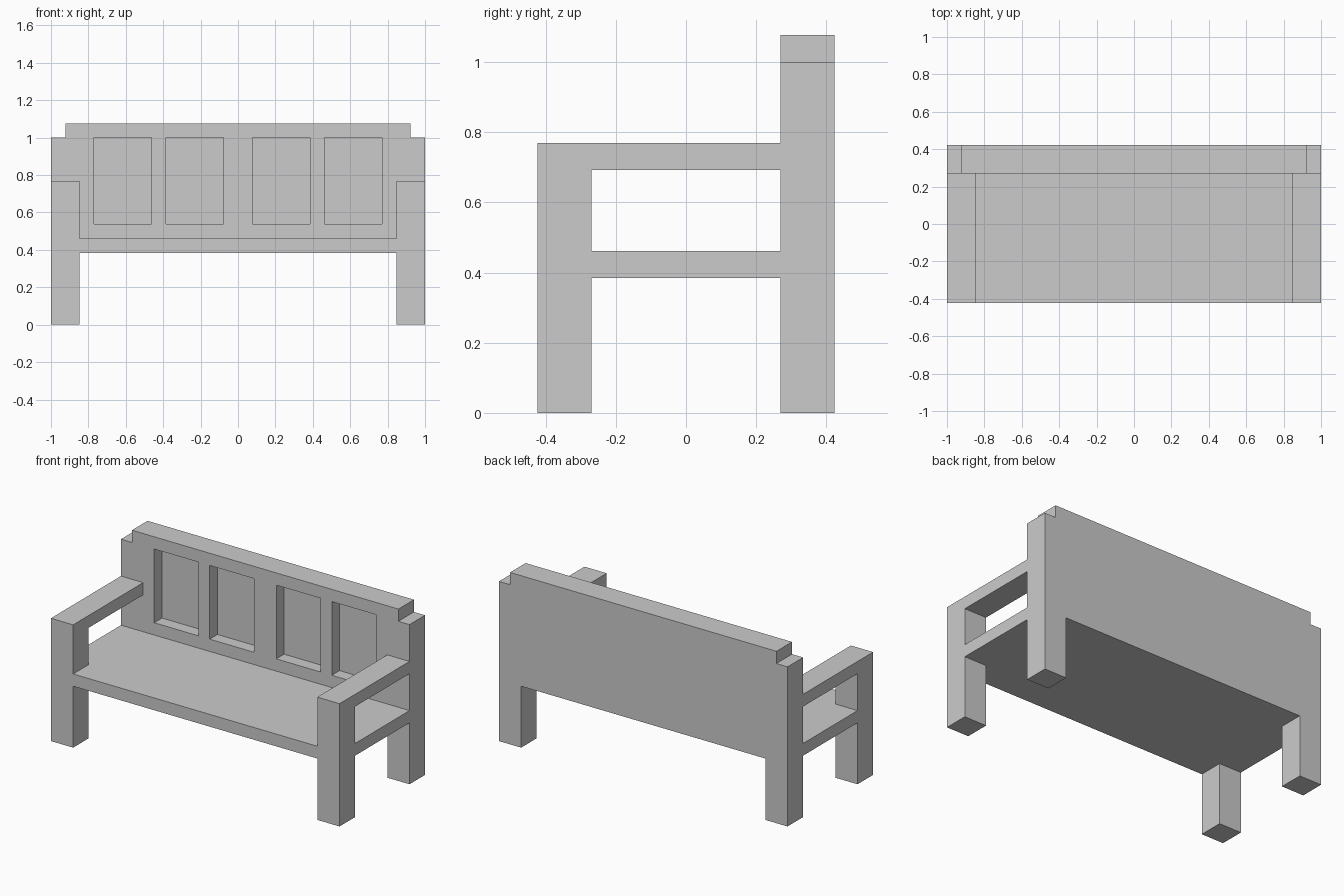
import bpy, bmesh
from mathutils import Vector

if "Cube" in bpy.data.objects:
    bpy.data.objects.remove(bpy.data.objects["Cube"])

U = 1 / 13  # the whole bench sits on a 26 x 11 x 14 unit lattice


def extrude(name, outline, direction, mirror=False):
    """Extrude a closed planar outline (lattice units) along a vector."""
    bm = bmesh.new()
    face = bm.faces.new([bm.verts.new(Vector(p) * U) for p in outline])
    out = bmesh.ops.extrude_face_region(bm, geom=[face])
    moved = [g for g in out["geom"] if isinstance(g, bmesh.types.BMVert)]
    bmesh.ops.translate(bm, verts=moved, vec=Vector(direction) * U)
    bmesh.ops.recalc_face_normals(bm, faces=bm.faces)
    mesh = bpy.data.meshes.new(name)
    bm.to_mesh(mesh)
    bm.free()
    obj = bpy.data.objects.new(name, mesh)
    bpy.context.collection.objects.link(obj)
    if mirror:
        obj.modifiers.new("Mirror", "MIRROR").use_mirror_merge = False
    return obj


def box(name, x, y, z, mirror=False):
    outline = [(x[0], y[0], z[0]), (x[1], y[0], z[0]),
               (x[1], y[1], z[0]), (x[0], y[1], z[0])]
    return extrude(name, outline, (0, 0, z[1] - z[0]), mirror)


# Backrest with rear legs and stepped top rail, cut from one outline
half = [(11, 5), (11, 0), (13, 0), (13, 13), (12, 13), (12, 14)]
outline = half + [(-x, z) for x, z in reversed(half)]
back = extrude("backrest", [(x, 3.5, z) for x, z in outline], (0, 2, 0))

# Four recessed panels in the front of the backrest
for i, x in enumerate((-10, -5, 1, 6)):
    cutter = box(f"panel_cutter_{i}", (x, x + 4), (2.5, 4.5), (7, 13))
    cutter.hide_render = True
    cutter.hide_set(True)
    cut = back.modifiers.new("Panel", "BOOLEAN")
    cut.operation = "DIFFERENCE"
    cut.solver = "EXACT"
    cut.object = cutter

# Bake the cuts and drop the cutters
bpy.context.view_layer.update()
graph = bpy.context.evaluated_depsgraph_get()
baked = bpy.data.meshes.new_from_object(back.evaluated_get(graph))
back.modifiers.clear()
back.data = baked
for obj in list(bpy.data.objects):
    if obj.name.startswith("panel_cutter"):
        bpy.data.objects.remove(obj)

# Seat slab, flush with the legs
box("seat", (-13, 13), (-5.5, 3.5), (5, 6))

# Front legs below the seat
box("front_leg", (11, 13), (-5.5, -3.5), (0, 5), mirror=True)

# Armrests: post and arm as one L-shaped profile
arm = [(-5.5, 6), (-3.5, 6), (-3.5, 9), (3.5, 9), (3.5, 10), (-5.5, 10)]
extrude("armrest", [(11, y, z) for y, z in arm], (2, 0, 0), mirror=True)
